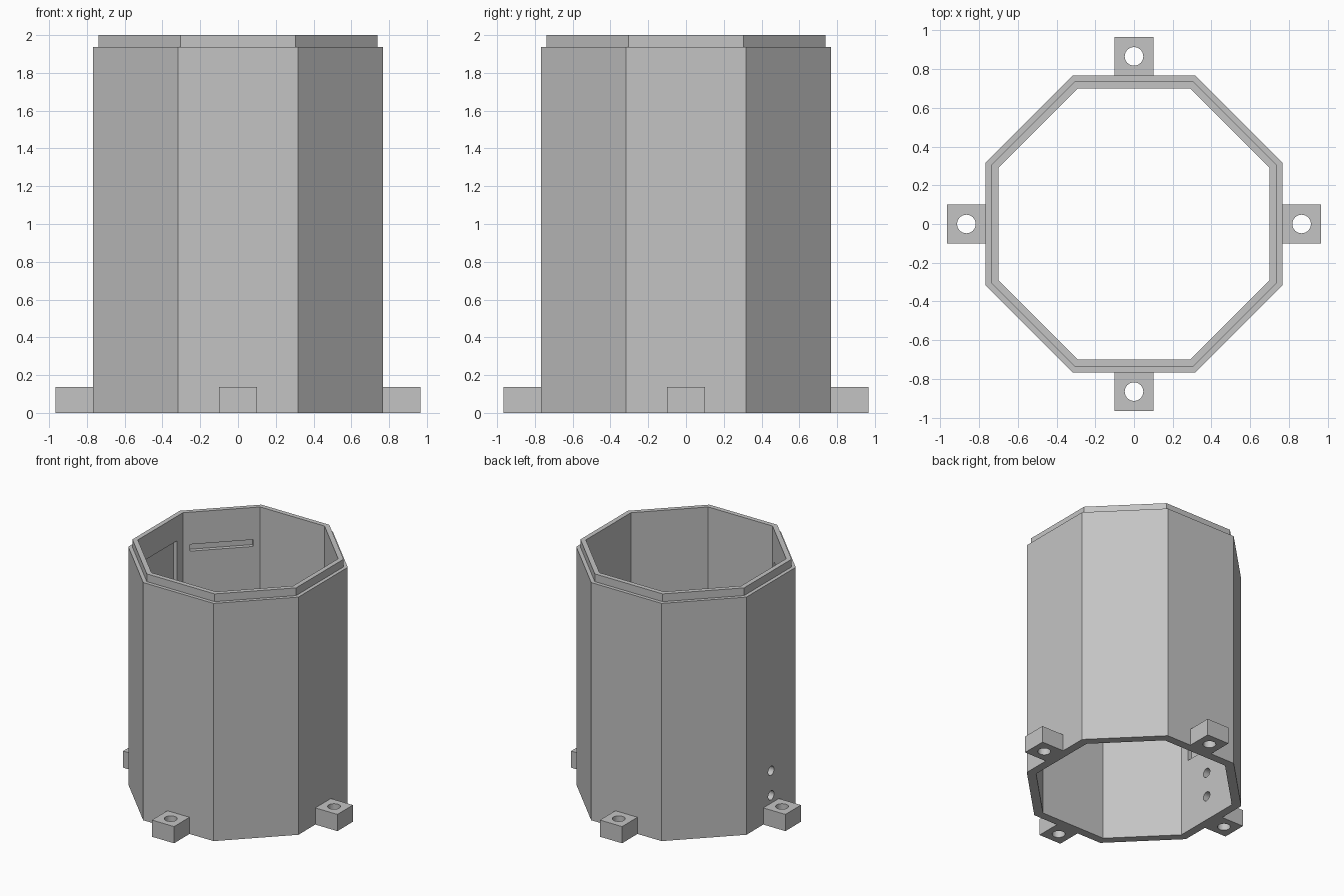
import bpy, bmesh, math
from mathutils import Matrix, Vector

if "Cube" in bpy.data.objects:
    bpy.data.objects.remove(bpy.data.objects["Cube"], do_unlink=True)

grey = bpy.data.materials.new("plain_grey")
grey.use_nodes = True
colour = (0.55, 0.55, 0.55, 1)
grey.diffuse_color = colour
grey.node_tree.nodes["Principled BSDF"].inputs["Base Color"].default_value = colour


def make_object(name, bm):
    bmesh.ops.recalc_face_normals(bm, faces=bm.faces)
    mesh = bpy.data.meshes.new(name)
    bm.to_mesh(mesh)
    bm.free()
    mesh.materials.append(grey)
    ob = bpy.data.objects.new(name, mesh)
    bpy.context.collection.objects.link(ob)
    return ob


def box(name, size, centre, angle=0):
    bm = bmesh.new()
    turn = Matrix.Rotation(math.radians(angle), 4, "Z")
    bmesh.ops.create_cube(bm, size=1, matrix=turn @ Matrix.Translation(centre)
                          @ Matrix.Diagonal((*size, 1)))
    return make_object(name, bm)


def rod(name, radius, length, centre, angle=0, tilt=0):
    bm = bmesh.new()
    turn = Matrix.Rotation(math.radians(angle), 4, "Z")
    lean = Matrix.Rotation(math.radians(tilt), 4, "Y")
    bmesh.ops.create_cone(bm, cap_ends=True, segments=32, radius1=radius, radius2=radius,
                          depth=length, matrix=turn @ Matrix.Translation(centre) @ lean)
    return make_object(name, bm)


def cut(target, cutter):
    cutter.hide_render = True
    mod = target.modifiers.new("cut", "BOOLEAN")
    mod.operation, mod.solver, mod.object = "DIFFERENCE", "EXACT", cutter
    with bpy.context.temp_override(object=target, active_object=target,
                                   selected_objects=[target]):
        bpy.ops.object.modifier_apply(modifier=mod.name)
    bpy.data.objects.remove(cutter, do_unlink=True)


# Octagonal tube with a stepped rim: wall profile (flat distance, height) swept round
SIDES = 8
INNER, OUTER = 0.70, 0.767
profile = [(INNER, 0), (OUTER, 0), (OUTER, 1.937), (0.738, 1.937), (0.738, 2), (INNER, 2)]
bm = bmesh.new()
rings = []
for i in range(SIDES):
    a = math.tau * (i + 0.5) / SIDES
    k = 1 / math.cos(math.pi / SIDES)
    rings.append([bm.verts.new((r * k * math.cos(a), r * k * math.sin(a), z))
                  for r, z in profile])
for i in range(SIDES):
    p, q = rings[i], rings[(i + 1) % SIDES]
    for j in range(len(profile)):
        n = (j + 1) % len(profile)
        bm.faces.new((p[j], q[j], q[n], p[n]))
shell = make_object("octagonal_shell", bm)

# Panel recess inside the left-hand wall, two slots on its neighbours
DEPTH = 0.033
cut(shell, box("panel_cutter", (2 * DEPTH, 0.43, 1.2), (INNER, 0, 1.2), 180))
for angle in (135, 225):
    cut(shell, box("slot_cutter", (2 * DEPTH, 0.475, 0.055), (INNER, 0, 1.71), angle))

# Two cable holes under the panel
for z in (0.2, 0.4):
    cut(shell, rod("cable_cutter", 0.037, 0.3, (0.73, 0, z), 180, 90))

# Four drilled mounting tabs
for name, angle in (("right", 0), ("back", 90), ("left", 180), ("front", 270)):
    tab = box(name + "_mounting_tab", (0.2, 0.2, 0.136), (0.866, 0, 0.068), angle)
    cut(tab, rod("bolt_cutter", 0.048, 0.5, (0.866, 0, 0.068), angle))
